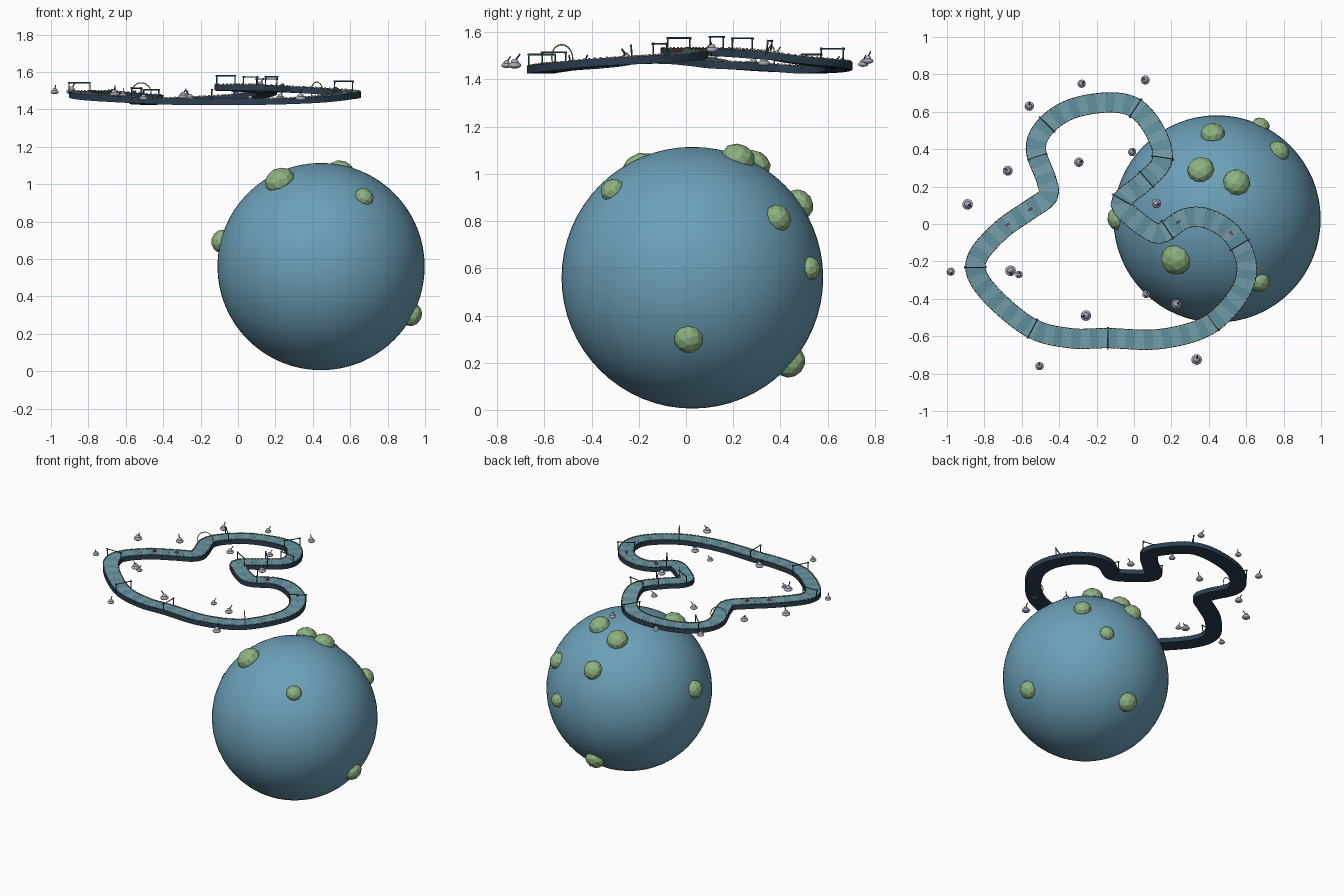
import bpy, bmesh, math, random
from mathutils import Vector, Matrix

if "Cube" in bpy.data.objects:
    bpy.data.objects.remove(bpy.data.objects["Cube"])

random.seed(4)


def mat(name, r, g, b):
    m = bpy.data.materials.new(name)
    m.diffuse_color = (r, g, b, 1)
    m.use_nodes = True
    m.node_tree.nodes["Principled BSDF"].inputs["Base Color"].default_value = m.diffuse_color
    return m


OCEAN = mat("ocean_blue", .15, .35, .48)
GREEN = mat("land_green", .27, .45, .22)
NAVY = mat("navy", .025, .05, .085)
ROAD = mat("road", .12, .28, .35)
ROAD2 = mat("road_light", .17, .34, .40)
TEAL = mat("gate_teal", .04, .12, .14)
TAN = mat("marker_tan", .55, .42, .18)
GREY = mat("pod_grey", .40, .40, .50)
DARK = mat("dark", .05, .05, .08)
RED = mat("racer_red", .45, .08, .08)
BROWN = mat("racer_brown", .22, .12, .07)


def finish(name, bm, mats, smooth=False):
    me = bpy.data.meshes.new(name)
    bmesh.ops.recalc_face_normals(bm, faces=bm.faces)
    for f in bm.faces:
        f.smooth = smooth
    bm.to_mesh(me)
    bm.free()
    ob = bpy.data.objects.new(name, me)
    for m in mats:
        me.materials.append(m)
    bpy.context.collection.objects.link(ob)
    return ob


def rod(bm, a, b, r, n=6):
    a, b = Vector(a), Vector(b)
    d = b - a
    m = Matrix.Translation((a + b) / 2) @ d.to_track_quat('Z', 'Y').to_matrix().to_4x4()
    bmesh.ops.create_cone(bm, cap_ends=True, segments=n, radius1=r, radius2=r, depth=d.length, matrix=m)


def box(bm, m, sx, sy, sz):
    bmesh.ops.create_cube(bm, size=1, matrix=m @ Matrix.Diagonal((sx, sy, sz, 1)))


# planet
C, R = Vector((.444, .027, .56)), .554
bm = bmesh.new()
bmesh.ops.create_uvsphere(bm, u_segments=64, v_segments=32, radius=R, matrix=Matrix.Translation(C))
finish("planet", bm, [OCEAN], True)

# faceted land masses: x, y, z, radius
LAND = [(.42, .50, .885, .066), (.355, .295, 1.05, .073), (.55, .225, 1.075, .073),
        (.215, -.20, 1.035, .083), (.785, .40, .82, .06), (.68, .53, .60, .05),
        (.68, -.32, .94, .053), (-.105, .03, .70, .062), (.95, .01, .29, .062),
        (.43, .455, .19, .068)]
for x, y, z, r in LAND:
    d = (Vector((x, y, z)) - C).normalized()
    q = d.to_track_quat('Z', 'Y').to_matrix().to_4x4()
    bm = bmesh.new()
    bmesh.ops.create_icosphere(bm, subdivisions=2, radius=r,
                               matrix=Matrix.Translation(C + d * R) @ q @ Matrix.Diagonal((1, 1, .8, 1)))
    finish("land_mass", bm, [GREEN])

# track centreline
PTS = [(-.14, -.61, 1.455), (.14, -.615, 1.455), (.40, -.54, 1.465), (.57, -.36, 1.485),
       (.60, -.20, 1.495), (.52, -.05, 1.505), (.39, .03, 1.515), (.275, .03, 1.52),
       (.18, -.03, 1.525), (.115, -.05, 1.53), (-.02, .045, 1.53), (-.07, .12, 1.53),
       (.04, .215, 1.525), (.15, .335, 1.515), (.12, .48, 1.495), (.015, .615, 1.48),
       (-.13, .65, 1.47), (-.335, .615, 1.46), (-.475, .52, 1.455), (-.525, .40, 1.46),
       (-.47, .24, 1.47), (-.46, .15, 1.475), (-.56, .075, 1.485), (-.72, -.04, 1.495),
       (-.845, -.20, 1.495), (-.79, -.35, 1.48), (-.56, -.55, 1.465), (-.345, -.61, 1.455)]
P = [Vector(p) for p in PTS]
dense = []
for i in range(len(P)):
    a, b, c, d = (P[(i + k) % len(P)] for k in (-1, 0, 1, 2))
    for j in range(10):
        t = j / 10
        dense.append(.5 * (2 * b + (c - a) * t + (2 * a - 5 * b + 4 * c - d) * t * t
                           + (3 * b - a - 3 * c + d) * t ** 3))
# even respacing
N = 200
lens = [(dense[(i + 1) % len(dense)] - dense[i]).length for i in range(len(dense))]
step, path, acc = sum(lens) / N, [], 0
for i, l in enumerate(lens):
    while len(path) < N and len(path) * step <= acc + l:
        path.append(dense[i].lerp(dense[(i + 1) % len(dense)], (len(path) * step - acc) / l))
    acc += l
N = len(path)


def frame(i):
    t = (path[(i + 1) % N] - path[i - 1]).normalized()
    s = t.cross(Vector((0, 0, 1))).normalized()
    u = s.cross(t)
    m = Matrix((s, t, u)).transposed().to_4x4()
    return Matrix.Translation(path[i]) @ m


def nearest(x, y):
    return frame(min(range(N), key=lambda i: (path[i].xy - Vector((x, y))).length))


# track ribbon with low lips and striped surface
W = .054
SEC = [(-W, -.03), (-W, .003), (-W + .005, .003), (-W + .005, 0),
       (W - .005, 0), (W - .005, .003), (W, .003), (W, -.03)]
bm = bmesh.new()
rings = []
for i in range(N):
    m = frame(i)
    rings.append([bm.verts.new(m @ Vector((x, 0, z))) for x, z in SEC])
for i in range(N):
    a, b = rings[i], rings[(i + 1) % N]
    for k in range(8):
        f = bm.faces.new((a[k], a[(k + 1) % 8], b[(k + 1) % 8], b[k]))
        f.material_index = (1 + (i // 2) % 2) if k == 3 else 0
finish("track", bm, [NAVY, ROAD, ROAD2])

# edge markers and centre dashes
bm = bmesh.new()
for i in range(N):
    m = frame(i)
    for s in (-1, 1):
        box(bm, m @ Matrix.Translation((s * (W - .005), 0, .004)), .004, .009, .007)
    if i % 4 == 0:
        box(bm, m, .002, .012, .002)
finish("edge_markers", bm, [TAN])

# square gates across the track
GATES = [(-.845, -.22), (-.54, -.55), (-.14, -.61), (.555, -.11), (.18, -.035), (-.06, .12),
         (.06, .23), (.15, .34), (.015, .625), (-.45, .535)]
for x, y in GATES:
    m = nearest(x, y)
    bm = bmesh.new()
    c = [m @ Vector(v) for v in ((-.056, 0, -.01), (-.056, 0, .05), (.056, 0, .05), (.056, 0, -.01))]
    for a, b in zip(c, c[1:]):
        rod(bm, a, b, .0035)
    for s in (-1, 1):
        box(bm, m @ Matrix.Translation((s * .056, 0, .05)), .009, .009, .009)
    finish("gate", bm, [TEAL])

# ring gates
for x, y in ((-.52, .35), (.43, -.52)):
    m = nearest(x, y) @ Matrix.Translation((0, 0, .025)) @ Matrix.Rotation(math.pi / 2, 4, 'X')
    bpy.ops.mesh.primitive_torus_add(major_radius=.055, minor_radius=.003, major_segments=24, minor_segments=6)
    ob = bpy.context.object
    ob.name = "ring_gate"
    ob.matrix_world = m
    ob.data.materials.append(TAN)

# small racers
for x, y, c in ((-.675, .01, RED), (.51, -.05, RED), (-.56, .085, BROWN), (.24, .015, BROWN)):
    m = nearest(x, y)
    bm = bmesh.new()
    box(bm, m @ Matrix.Translation((0, 0, .007)), .012, .022, .009)
    box(bm, m @ Matrix.Translation((0, -.003, .013)), .008, .009, .006)
    finish("racer", bm, [c])

# hovering pods with antennas: x, y, radius
PODS = [(-.56, .63, .025), (-.28, .75, .022), (.06, .77, .024), (-.01, .385, .022),
        (-.295, .33, .025), (-.675, .285, .026), (-.89, .105, .028), (-.98, -.255, .022),
        (-.66, -.25, .028), (-.615, -.27, .02), (-.257, -.49, .028), (-.505, -.76, .022),
        (.065, -.375, .021), (.227, -.43, .026), (.335, -.725, .028), (.12, .11, .025)]
for x, y, r in PODS:
    z = min(path, key=lambda p: (p.xy - Vector((x, y))).length).z
    T = Matrix.Translation((x, y, z))
    bm = bmesh.new()
    bmesh.ops.create_uvsphere(bm, u_segments=16, v_segments=8, radius=r, matrix=T @ Matrix.Diagonal((1, 1, .5, 1)))
    bmesh.ops.create_uvsphere(bm, u_segments=12, v_segments=8, radius=r * .6,
                              matrix=T @ Matrix.Translation((0, 0, r * .4)))
    finish("pod", bm, [GREY], True)
    # antenna leans toward a random side
    a = random.uniform(0, math.tau)
    top = Vector((math.cos(a) * r * .8, math.sin(a) * r * .8, r * 1.7))
    bm = bmesh.new()
    rod(bm, T @ Vector((0, 0, r * .6)), T @ top, r * .12)
    finish("pod_antenna", bm, [DARK])
